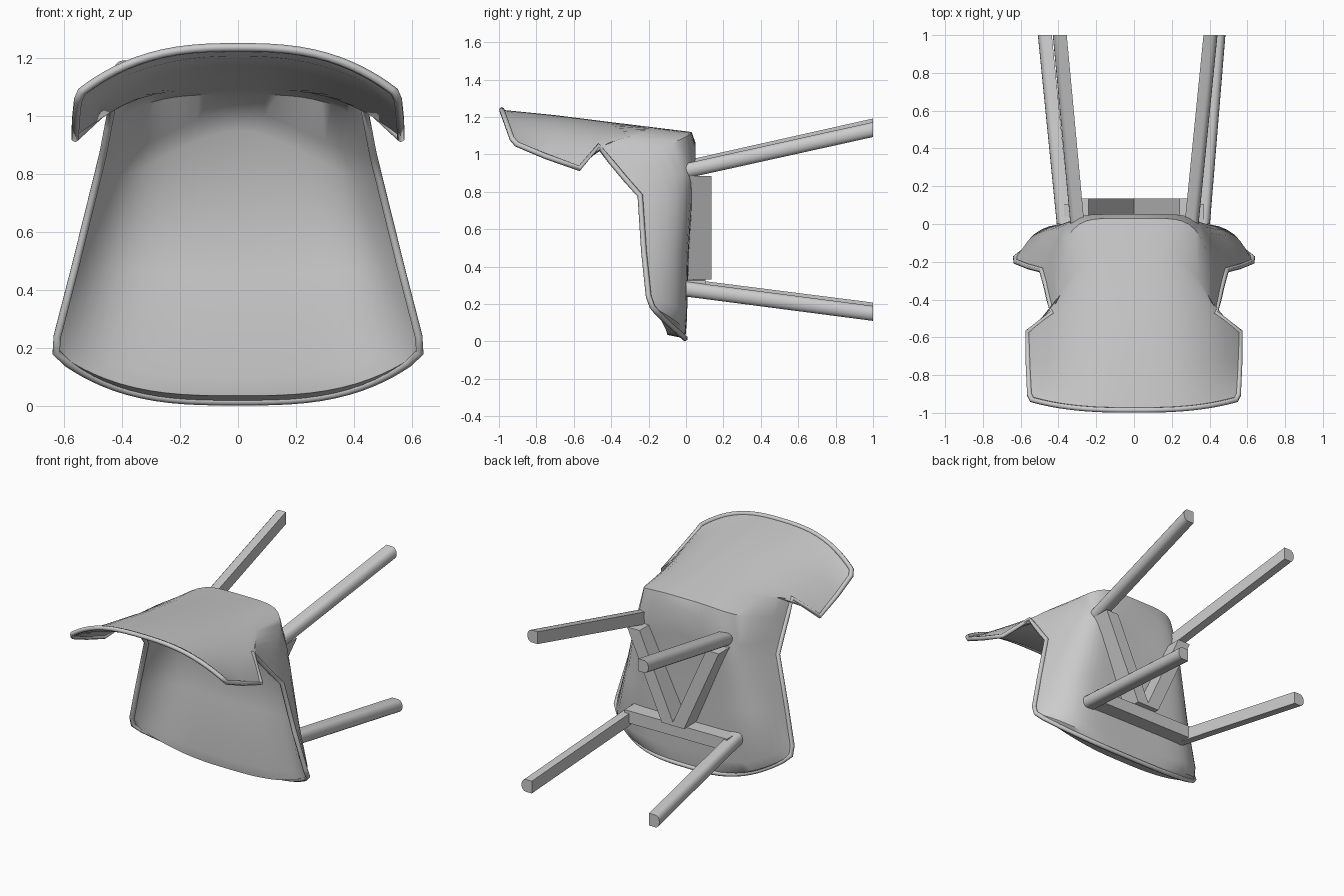
import bpy, bmesh
from math import sin, cos, pi
from mathutils import Vector

if "Cube" in bpy.data.objects:
    bpy.data.objects.remove(bpy.data.objects["Cube"])

# Cross rows of the shell: right edge (x,y,z), outer centre (y,z), inner centre (y,z),
# power of the curve in y, power in z (0 = soft S curve)
ROWS = [
    ((.59, -.15, .15), (-.005, .016), (-.005, .016), 3.0, 3.0),
    ((.628, -.18, .185), (.0, .05), (-.10, .035), 5.0, 3.5),
    ((.624, -.20, .24), (.005, .12), (-.11, .10), 7.5, 3.5),
    ((.562, -.225, .48), (.015, .45), (-.06, .45), 7.0, 0),
    ((.488, -.245, .78), (.038, .88), (-.05, .95), 7.0, 0),
    ((.466, -.325, .87), (.052, 1.06), (-.10, 1.02), 7.0, 0),
    ((.449, -.40, .96), (.03, 1.12), (-.17, 1.075), 6.0, 4.2),
    ((.433, -.47, 1.045), (-.15, 1.142), (-.27, 1.09), 3.4, 3.4),
    ((.563, -.57, .925), (-.42, 1.175), (-.42, 1.13), 2.7, 2.7),
    ((.560, -.75, .99), (-.70, 1.21), (-.70, 1.175), 2.7, 2.7),
    ((.553, -.905, 1.055), (-.95, 1.235), (-.95, 1.208), 2.7, 2.7),
    ((.540, -.93, 1.085), (-.985, 1.238), (-.985, 1.238), 2.7, 2.7),
]
N = 14
VS = [1 - (1 - k / N) ** 1.5 for k in range(N + 1)]
VS = [-v for v in reversed(VS[1:])] + VS


def across(row, side):
    """Points of one row from the left edge to the right edge."""
    (ex, ey, ez), (cy, cz), py, pz = row[0], row[side], row[3], row[4]
    if side == 2 and row[1] != row[2]:      # the inner skin is more softly dished
        py, pz = py * .8, pz * .85
    pts = []
    for v in VS:
        a = abs(v)
        g = a ** pz if pz else a * a * (3 - 2 * a)
        pts.append(Vector((ex * v, cy + (ey - cy) * a ** py, cz + (ez - cz) * g)))
    return pts


def mesh_object(name, bm, angle=None):
    bmesh.ops.recalc_face_normals(bm, faces=bm.faces)
    me = bpy.data.meshes.new(name)
    bm.to_mesh(me)
    bm.free()
    ob = bpy.data.objects.new(name, me)
    bpy.context.collection.objects.link(ob)
    if angle:
        bpy.context.view_layer.objects.active = ob
        ob.select_set(True)
        bpy.ops.object.shade_smooth_by_angle(angle=angle)
        ob.select_set(False)
    return ob


# Padded seat and back shell: outer and inner skins meeting at the rim
bm = bmesh.new()
for side in (1, 2):
    grid = [[bm.verts.new(p) for p in across(r, side)] for r in ROWS]
    for a, b in zip(grid, grid[1:]):
        for i in range(len(VS) - 1):
            bm.faces.new((a[i], a[i + 1], b[i + 1], b[i]))
bmesh.ops.remove_doubles(bm, verts=bm.verts, dist=.0005)
mesh_object("seat_shell", bm, .7)

# Piping along the whole outline of the shell
right = [Vector(r[0]) for r in ROWS[1:-1]]
left = [Vector((-p.x, p.y, p.z)) for p in right]
loop = across(ROWS[0], 1) + right + across(ROWS[-1], 1)[::-1] + left[::-1]
cu = bpy.data.curves.new("shell_piping", "CURVE")
cu.dimensions = "3D"
cu.bevel_depth = .015
cu.bevel_resolution = 1
sp = cu.splines.new("POLY")
sp.points.add(len(loop) - 1)
for pt, co in zip(sp.points, loop):
    pt.co = (*co, 1)
sp.use_cyclic_u = True
bpy.context.collection.objects.link(bpy.data.objects.new("shell_piping", cu))


def prism(name, start, end, section, angle=None):
    """Loft the same section between two centres."""
    bm = bmesh.new()
    rings = [[bm.verts.new(Vector(c) + s) for s in section] for c in (start, end)]
    n = len(section)
    for i in range(n):
        j = (i + 1) % n
        bm.faces.new((rings[0][i], rings[0][j], rings[1][j], rings[1][i]))
    bm.faces.new(rings[0])
    bm.faces.new(rings[1][::-1])
    return mesh_object(name, bm, angle)


def d_section(s):
    """D profile in the xz plane: flat inner half, round outer half."""
    pts = [(-.037, -.04), (.007, -.04)]
    pts += [(.007 + .03 * cos(t), .04 * sin(t)) for t in [-pi / 2 + k * pi / 8 for k in range(1, 8)]]
    pts += [(.007, .04), (-.037, .04)]
    return [Vector((x * s, 0, z)) for x, z in pts]


# Splayed legs; the left pair sits slightly higher and further out
LEGS = [
    ("front_leg_right", (.365, 0, .28), (.447, 1, .15), 1),
    ("front_leg_left", (-.372, 0, .295), (-.472, 1, .168), -1),
    ("rear_leg_right", (.305, 0, .912), (.405, 1, 1.133), 1),
    ("rear_leg_left", (-.30, 0, .928), (-.393, 1, 1.152), -1),
]
for name, start, end, s in LEGS:
    prism(name, start, end, d_section(s), .6)

# Diagonal braces forming a V under the seat
box = [Vector((x, y, 0)) for x, y in ((-.045, -.065), (.045, -.065), (.045, .065), (-.045, .065))]
for s, side in ((1, "right"), (-1, "left")):
    prism("diagonal_brace_" + side, (s * .035, .07, .33), (s * .285, .07, .885), box)

# Cross bar between the front legs
bar = [Vector((0, y, z)) for y, z in ((-.06, -.04), (.05, -.04), (.05, .04), (-.06, .04))]
prism("front_cross_bar", (-.37, .055, .29), (.37, .055, .285), bar)
